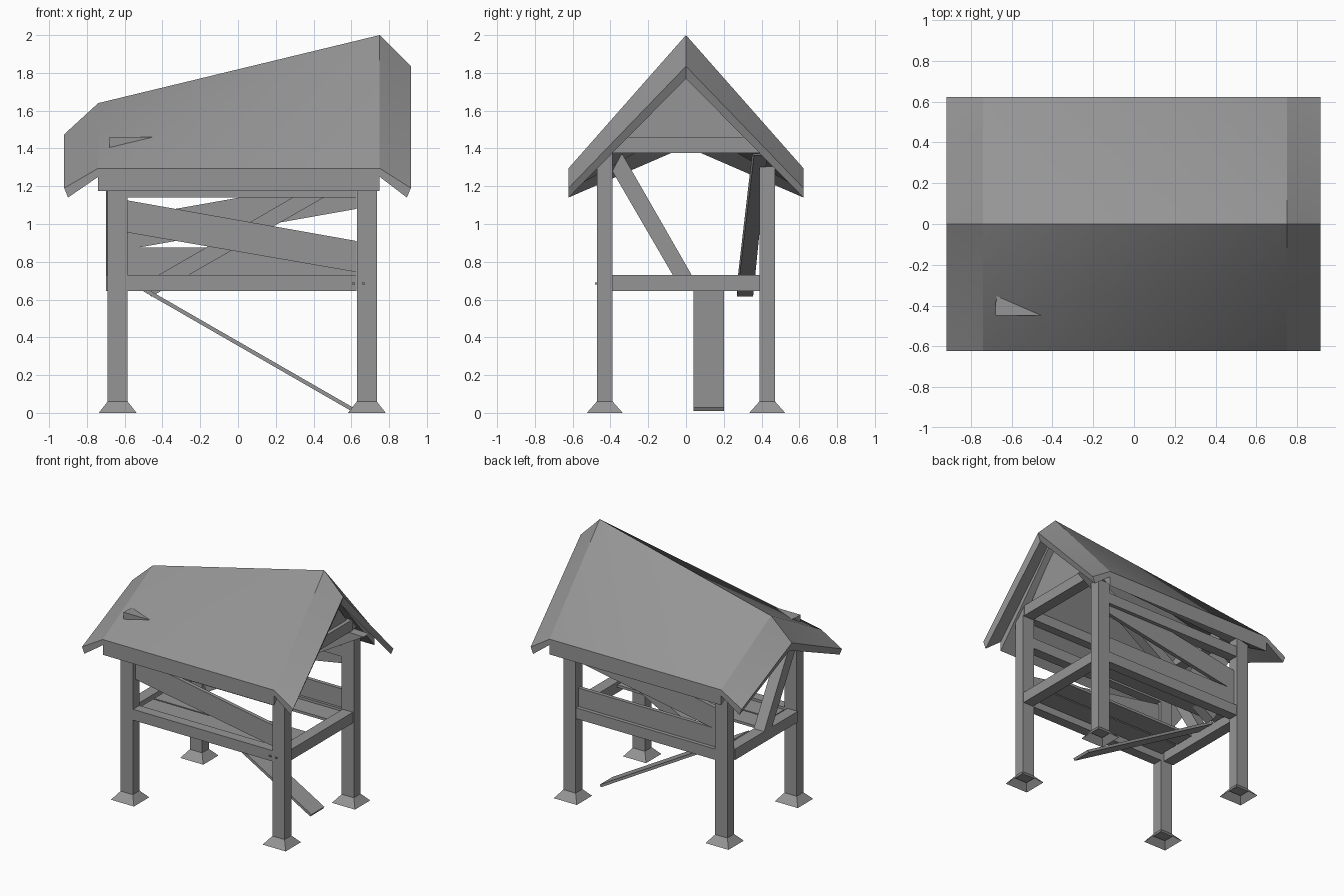
import bpy
import bmesh
import math

cube = bpy.data.objects.get("Cube")
if cube:
    bpy.data.objects.remove(cube, do_unlink=True)

grey = bpy.data.materials.new("weathered grey")
grey.use_nodes = True
COLOUR = (0.3, 0.3, 0.3, 1)
grey.diffuse_color = COLOUR
grey.node_tree.nodes["Principled BSDF"].inputs["Base Color"].default_value = COLOUR


def solid(name, loop_a, loop_b, caps=True):
    """Flat-faced solid joining two matching four-corner loops."""
    bm = bmesh.new()
    a = [bm.verts.new(p) for p in loop_a]
    b = [bm.verts.new(p) for p in loop_b]
    if caps:
        for loop in (a, b):
            bm.faces.new((loop[0], loop[1], loop[2]))
            bm.faces.new((loop[0], loop[2], loop[3]))
    for i in range(4):
        j = (i + 1) % 4
        bm.faces.new((a[i], a[j], b[j], b[i]))
    bmesh.ops.recalc_face_normals(bm, faces=bm.faces)
    mesh = bpy.data.meshes.new(name)
    bm.to_mesh(mesh)
    bm.free()
    mesh.materials.append(grey)
    obj = bpy.data.objects.new(name, mesh)
    bpy.context.collection.objects.link(obj)
    return obj


def rect(x, y, hx, hy, z):
    return [(x - hx, y - hy, z), (x + hx, y - hy, z),
            (x + hx, y + hy, z), (x - hx, y + hy, z)]


def box(name, xs, ys, zs):
    x, hx = sum(xs) / 2, (xs[1] - xs[0]) / 2
    y, hy = sum(ys) / 2, (ys[1] - ys[0]) / 2
    return solid(name, rect(x, y, hx, hy, zs[0]), rect(x, y, hx, hy, zs[1]))


def board(name, outline, y0, y1):
    """Board drawn as an outline in x and z, running from y0 to y1."""
    return solid(name, [(x, y0, z) for x, z in outline],
                 [(x, y1, z) for x, z in outline])


def smooth(obj):
    bpy.ops.object.select_all(action="DESELECT")
    obj.select_set(True)
    bpy.context.view_layer.objects.active = obj
    bpy.ops.object.shade_smooth_by_angle(angle=math.radians(30))


LEFT, RIGHT = -0.637, 0.682
INNER_L, INNER_R = -0.585, 0.628

# Posts on hollow tapered feet
for side, y in (("front", -0.43), ("back", 0.43)):
    for end, x in (("right", LEFT), ("left", RIGHT)):
        solid(f"{side}_{end}_foot", rect(x, y, 0.1, 0.095, 0),
              rect(x, y, 0.053, 0.042, 0.06), caps=False)
        box(f"{side}_{end}_post", (x - 0.053, x + 0.053),
            (y - 0.042, y + 0.042), (0.04, 1.375 if y < 0 else 1.305))

# Long rails
for side, y in (("front", -0.43), ("back", 0.43)):
    box(f"{side}_lower_rail", (INNER_L, INNER_R), (y - 0.04, y + 0.04), (0.645, 0.73))
    box(f"{side}_upper_rail", (INNER_L, INNER_R), (y - 0.04, y + 0.04), (1.14, 1.225))

# Floor boards, with a gap where one has fallen
for i, y in enumerate((-0.3, -0.125, 0.3)):
    box(f"floor_board_{i + 1}", (INNER_L, INNER_R), (y - 0.082, y + 0.082), (0.695, 0.715))

# Rails, tie beams and gable panels across the ends
for end, rail_x, tie_x, back, peak in (("right", -0.655, -0.63, 0.33, 1.58),
                                       ("left", RIGHT, RIGHT, 0.39, 1.9)):
    box(f"{end}_end_rail", (rail_x - 0.045, rail_x + 0.045), (-0.39, 0.39), (0.645, 0.73))
    box(f"{end}_tie_beam", (tie_x - 0.045, tie_x + 0.045), (-0.39, back), (1.375, 1.46))
    foot = (peak - 1.42) * 0.8
    gable = [(-foot, 1.42), (-0.01, peak), (0.01, peak), (foot, 1.42)]
    solid(f"{end}_gable_panel", [(tie_x - 0.015, y, z) for y, z in gable],
          [(tie_x + 0.015, y, z) for y, z in gable])

# Wall plates carrying the roof; the back one has sagged at the low end
box("front_wall_plate", (-0.68, 0.73), (-0.45, -0.38), (1.375, 1.46))
board("back_wall_plate", [(-0.68, 1.29), (0.72, 1.375), (0.72, 1.46), (-0.68, 1.375)],
      0.385, 0.465)

# Side boards
board("front_slanted_board", [(INNER_L, 0.955), (INNER_R, 0.745),
                              (INNER_R, 0.91), (INNER_L, 1.125)], -0.44, -0.41)
board("back_slanted_board", [(INNER_L, 0.865), (INNER_R, 1.08),
                             (INNER_R, 1.25), (INNER_L, 1.035)], 0.41, 0.44)
board("back_straight_board", [(INNER_L, 0.72), (INNER_R, 0.72),
                              (INNER_R, 0.875), (INNER_L, 0.875)], 0.41, 0.44)

# Loose diagonal brace inside the back wall, cut flat under the wall plate
solid("back_brace",
      [(-0.5, 0.27, 0.684), (-0.46, 0.27, 0.615), (-0.46, 0.355, 0.615), (-0.5, 0.355, 0.684)],
      [(0.69, 0.35, 1.372), (0.84, 0.36, 1.362), (0.84, 0.43, 1.362), (0.69, 0.42, 1.372)])

# Brace on the low end
profile = [(-0.39, 1.28), (-0.34, 1.375), (0.03, 0.73), (-0.07, 0.73)]
solid("end_brace", [(-0.7, y, z) for y, z in profile],
      [(-0.61, y, z) for y, z in profile])

# Fallen plank leaning on the end rail
board("fallen_plank", [(0.6, 0.01), (0.61, 0.028), (-0.575, 0.71), (-0.585, 0.692)],
      0.04, 0.2)

# Pegs in the front rail
for i, x in enumerate((0.612, 0.665)):
    box(f"peg_{i + 1}", (x - 0.008, x + 0.008), (-0.482, -0.46), (0.68, 0.69))

# Roof: twisted main slopes with a bent flap at each end
EAVE = 0.622
LOW, HIGH = -0.74, 0.75
for side, s in (("front", -1), ("back", 1)):
    y = s * EAVE
    smooth(solid(f"{side}_roof_slope",
                 [(LOW, y, 1.295), (LOW, 0, 1.64), (HIGH, 0, 2.0), (HIGH, y, 1.295)],
                 [(LOW, y, 1.175), (LOW, 0, 1.53), (HIGH, 0, 1.89), (HIGH, y, 1.175)]))
    for end, hinge, tip, under, ridge in (("low", LOW, -0.92, -0.9, 1.64),
                                          ("high", HIGH, 0.915, 0.894, 2.0)):
        smooth(solid(f"{side}_{end}_roof_flap",
                     [(hinge, y, 1.295), (hinge, 0, ridge),
                      (tip, 0, ridge - 0.165), (tip, y, 1.19)],
                     [(hinge, y, 1.25), (hinge, 0, ridge - 0.09),
                      (under, 0, ridge - 0.23), (under, y, 1.14)]))
